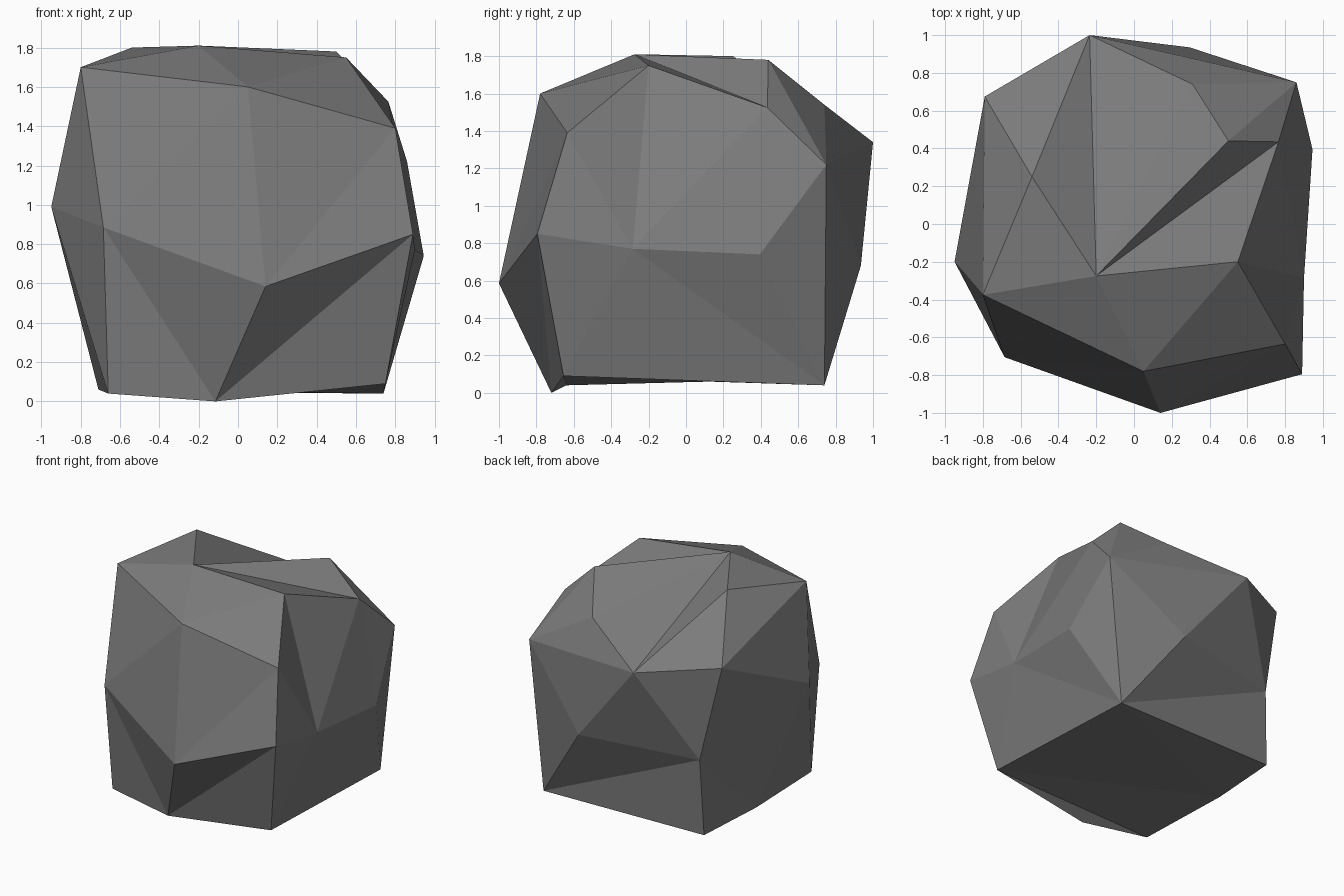
import bpy, bmesh

if "Cube" in bpy.data.objects:
    bpy.data.objects.remove(bpy.data.objects["Cube"])

# Corner points of the boulder, grouped from the crown down to the base
corners = {
    # crown
    'C': (-0.20, -0.275, 1.81), 'B': (-0.54, 0.25, 1.80), 'D': (0.50, 0.44, 1.78),
    'E': (0.55, -0.20, 1.75), 'A': (-0.80, -0.375, 1.70), 'H': (0.05, -0.78, 1.60),
    # shoulder
    'V': (0.31, 0.74, 1.54), 'F': (0.765, 0.435, 1.525), 'W': (-0.79, 0.675, 1.40),
    'G': (0.80, -0.635, 1.39), 'T': (-0.235, 1.0, 1.34), 'N': (0.86, 0.75, 1.22),
    # waist
    'I': (-0.95, -0.20, 0.99), 'J': (-0.685, -0.705, 0.885), 'L': (0.89, -0.795, 0.85),
    'X': (0.90, -0.285, 0.77), 'M': (0.945, 0.395, 0.74), 'U': (0.295, 0.935, 0.68),
    'Y': (-0.635, 0.735, 0.65), 'K': (0.14, -1.0, 0.585),
    # base
    'R': (0.75, -0.655, 0.09), 'P': (-0.71, 0.125, 0.06), 'Z': (-0.66, 0.715, 0.05),
    'Q': (-0.66, -0.64, 0.04), 'S': (0.74, 0.74, 0.04), 'O': (-0.115, -0.72, 0.0),
}

# Facets as triangle fans: a hub corner, then the run of corners around it
fans = [
    'CABTVDFEHA',    # cap with the crevice
    'WABTYIA',       # back left shoulder
    'JAHKOQIA',      # front left
    'SUYZPRXMNU',    # back right foot and underside
    'GHEXLKH',       # front right shoulder
    'LXROK', 'FEXMND', 'NDVTU', 'YTU', 'YIPZ', 'PIQR', 'ORQ',
]

bm = bmesh.new()
vert = {name: bm.verts.new(co) for name, co in corners.items()}
for hub, *rim in fans:
    for a, b in zip(rim, rim[1:]):
        bm.faces.new((vert[hub], vert[a], vert[b]))
bmesh.ops.recalc_face_normals(bm, faces=bm.faces[:])

mesh = bpy.data.meshes.new("boulder")
bm.to_mesh(mesh)
bm.free()

# One flat stone grey
stone = bpy.data.materials.new("stone grey")
stone.diffuse_color = (0.20, 0.20, 0.20, 1.0)
stone.use_nodes = True
stone.node_tree.nodes["Principled BSDF"].inputs["Base Color"].default_value = stone.diffuse_color
mesh.materials.append(stone)

boulder = bpy.data.objects.new("boulder", mesh)
bpy.context.collection.objects.link(boulder)
